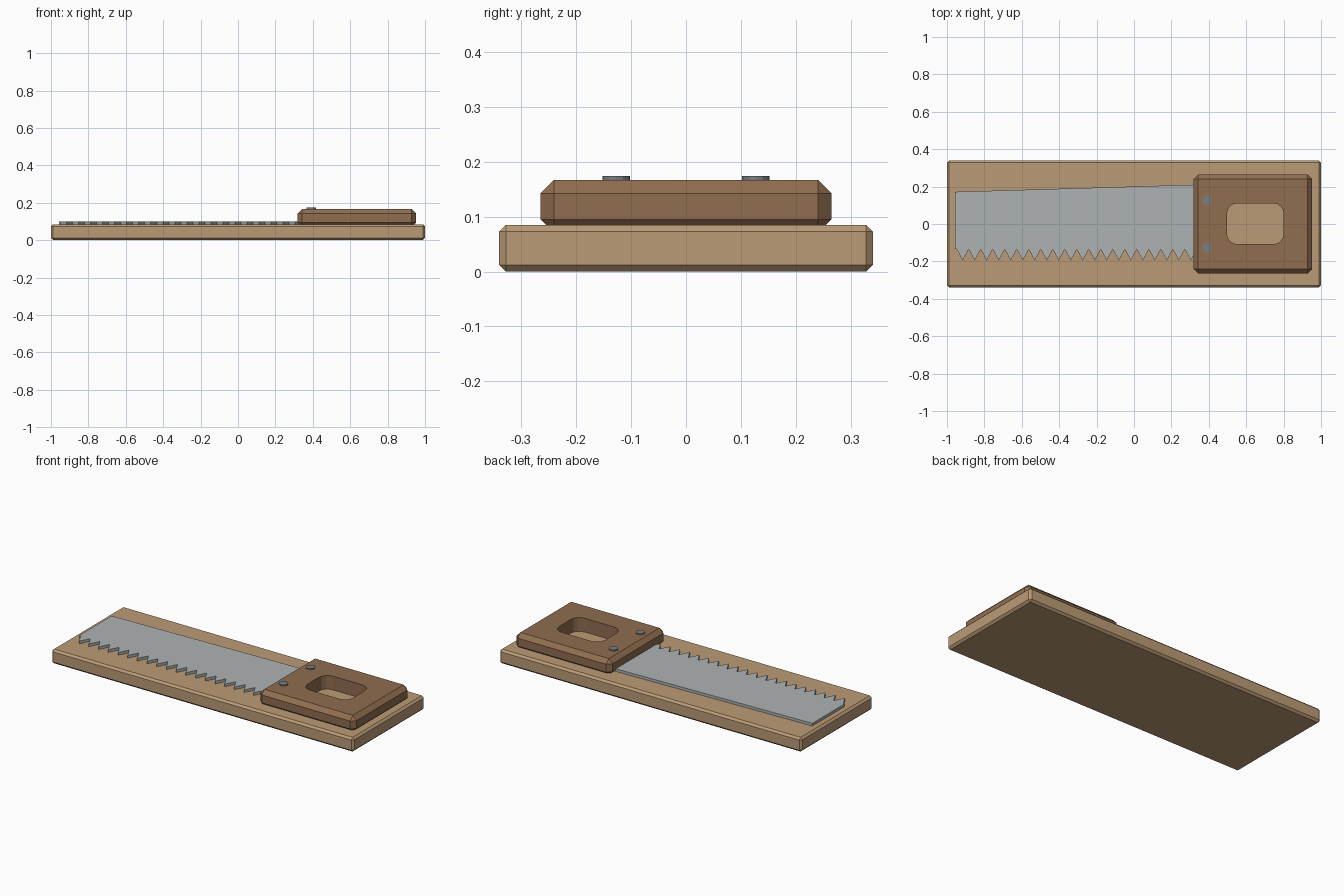
import bpy, bmesh, math

if "Cube" in bpy.data.objects:
    bpy.data.objects.remove(bpy.data.objects["Cube"])


def material(name, rgb):
    m = bpy.data.materials.new(name)
    m.diffuse_color = (*rgb, 1)
    m.use_nodes = True
    m.node_tree.nodes["Principled BSDF"].inputs["Base Color"].default_value = m.diffuse_color
    return m


def add_object(name, bm, mat=None):
    bmesh.ops.recalc_face_normals(bm, faces=bm.faces)
    me = bpy.data.meshes.new(name)
    bm.to_mesh(me)
    bm.free()
    ob = bpy.data.objects.new(name, me)
    bpy.context.collection.objects.link(ob)
    if mat:
        me.materials.append(mat)
    return ob


def chamfered_box(name, lo, hi, bevel, mat):
    bm = bmesh.new()
    bmesh.ops.create_cube(bm, size=1)
    for v in bm.verts:
        v.co = [lo[i] if v.co[i] < 0 else hi[i] for i in range(3)]
    bmesh.ops.bevel(bm, geom=bm.edges[:], offset=bevel, segments=1,
                    affect='EDGES', profile=0.5)
    return add_object(name, bm, mat)


def prism(name, outline, z0, z1, mat=None):
    bm = bmesh.new()
    face = bm.faces.new([bm.verts.new((x, y, z0)) for x, y in outline])
    top = bmesh.ops.extrude_face_region(bm, geom=[face], use_keep_orig=True)['geom']
    for v in top:
        if isinstance(v, bmesh.types.BMVert):
            v.co.z = z1
    return add_object(name, bm, mat)


def rounded_rect(x0, x1, y0, y1, r, steps):
    corners = [(x1 - r, y1 - r), (x0 + r, y1 - r), (x0 + r, y0 + r), (x1 - r, y0 + r)]
    return [(cx + r * math.cos(a), cy + r * math.sin(a))
            for q, (cx, cy) in enumerate(corners)
            for a in [(q + i / steps) * math.pi / 2 for i in range(steps + 1)]]


pale_wood = material("pale_wood", (0.50, 0.33, 0.18))
dark_wood = material("dark_wood", (0.28, 0.155, 0.08))
steel = material("steel", (0.42, 0.45, 0.45))
dark_steel = material("dark_steel", (0.19, 0.21, 0.22))

# Backing board
chamfered_box("board", (-1, -0.34, 0), (1, 0.34, 0.085), 0.012, pale_wood)

# Blade with a tapered back and a row of teeth
teeth, start, pitch = 20, -0.948, 0.0642
outline = [(0.42, 0.213), (-0.957, 0.172), (-0.957, -0.133)]
for i in range(teeth):
    x = start + i * pitch
    outline += [(x, -0.135), (x + pitch / 2, -0.195)]
outline += [(start + teeth * pitch, -0.135), (0.42, -0.135)]
prism("blade", outline, 0.08, 0.101, steel)

# Handle with a rounded grip opening
handle = chamfered_box("handle", (0.318, -0.265, 0.07), (0.953, 0.265, 0.167), 0.025, dark_wood)
cutter = prism("grip_cutter", rounded_rect(0.497, 0.80, -0.108, 0.11, 0.055, 4), 0.0, 0.3)
cutter.hide_render = True
cutter.hide_set(True)
cut = handle.modifiers.new("grip_opening", 'BOOLEAN')
cut.operation = 'DIFFERENCE'
cut.solver = 'EXACT'
cut.object = cutter
bpy.context.view_layer.objects.active = handle
bpy.ops.object.modifier_apply(modifier=cut.name)
bpy.data.objects.remove(cutter)

# Two rivets
for side, y in (("front", -0.127), ("back", 0.127)):
    ring = [(0.391 + 0.025 * math.cos(i * math.tau / 12),
             y + 0.025 * math.sin(i * math.tau / 12)) for i in range(12)]
    prism(side + "_rivet", ring, 0.155, 0.174, dark_steel)
